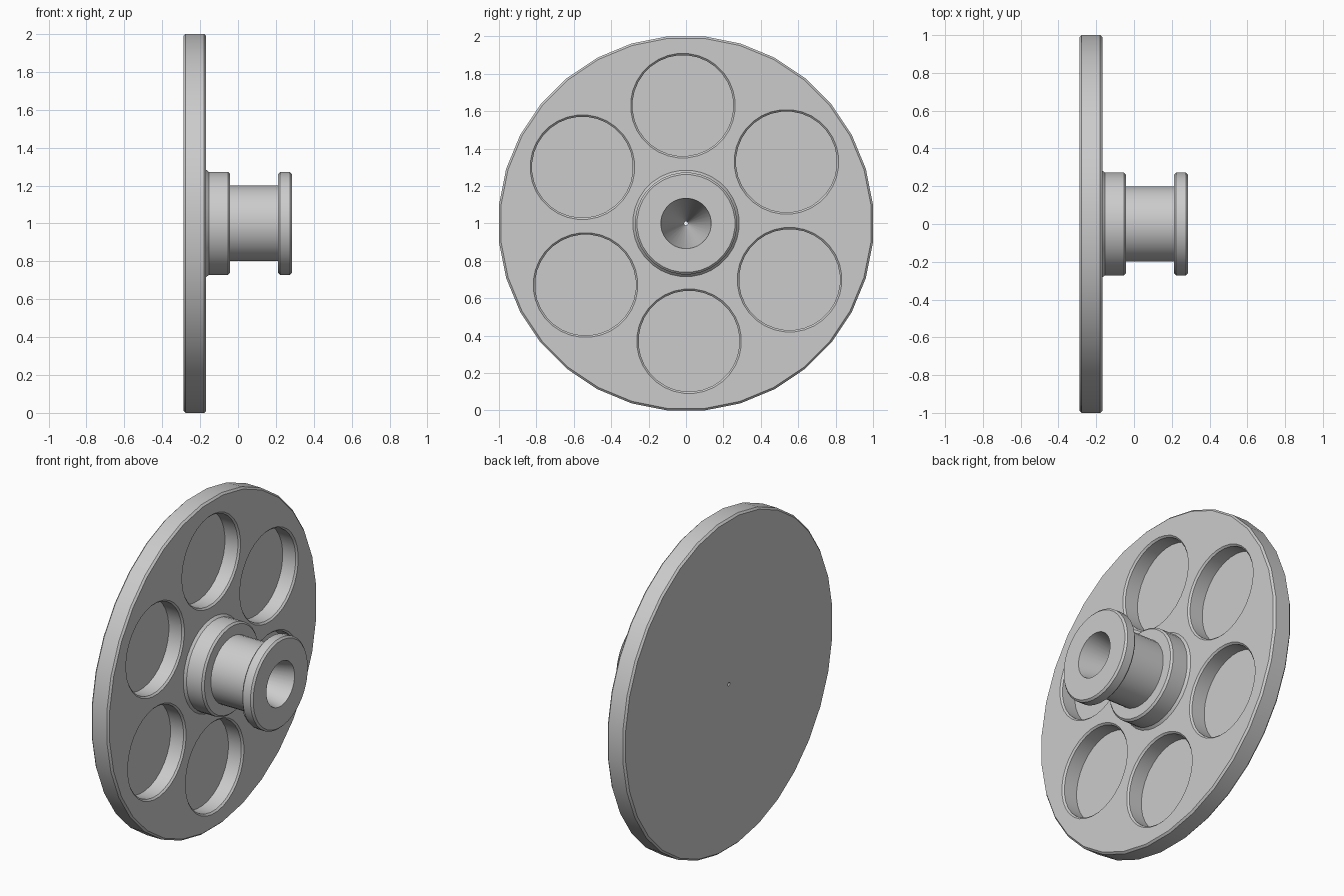
import bpy
import bmesh
import math
from mathutils import Matrix

SEGMENTS = 32

cube = bpy.data.objects.get("Cube")
if cube:
    bpy.data.objects.remove(cube, do_unlink=True)

grey = bpy.data.materials.new("plain_grey")
grey.use_nodes = True
colour = (0.6, 0.6, 0.6, 1)
grey.diffuse_color = colour
grey.node_tree.nodes["Principled BSDF"].inputs["Base Color"].default_value = colour


def lathe(name, profile, centre=(0, 0, 1), closed=True):
    """Spin (x, radius) points about the x axis; open profiles get flat caps."""
    bm = bmesh.new()
    rings = []
    for x, radius in profile:
        ring = []
        for i in range(SEGMENTS):
            a = math.tau * (i + 0.5) / SEGMENTS
            ring.append(bm.verts.new((x, radius * math.cos(a), radius * math.sin(a))))
        rings.append(ring)
    pairs = list(zip(rings, rings[1:]))
    if closed:
        pairs.append((rings[-1], rings[0]))
    else:
        bm.faces.new(rings[0])
        bm.faces.new(rings[-1])
    for a, b in pairs:
        for i in range(SEGMENTS):
            j = (i + 1) % SEGMENTS
            bm.faces.new((a[i], a[j], b[j], b[i]))
    bmesh.ops.transform(bm, matrix=Matrix.Translation(centre), verts=bm.verts)
    bmesh.ops.recalc_face_normals(bm, faces=bm.faces)
    mesh = bpy.data.meshes.new(name)
    bm.to_mesh(mesh)
    bm.free()
    mesh.materials.append(grey)
    obj = bpy.data.objects.new(name, mesh)
    bpy.context.collection.objects.link(obj)
    return obj


# Disc, stepped hub, grooved spindle and tapered bore as one turned part
BACK, FACE, TIP = -0.288, -0.168, 0.285
C = 0.011  # chamfer size
wheel = lathe("wheel_with_hub", [
    (BACK, 0.01), (BACK, 1.005 - C), (BACK + C, 1.005),
    (FACE - C, 1.005), (FACE, 1.005 - C),
    (FACE, 0.285), (FACE + 0.014, 0.273),
    (-0.042 - C, 0.273), (-0.042, 0.273 - C),
    (-0.042, 0.2), (0.212, 0.2),
    (0.212, 0.273 - C), (0.212 + C, 0.273),
    (TIP - C, 0.273), (TIP, 0.273 - C),
    (TIP, 0.135),
])

# Six round pockets with chamfered rims
for k in range(6):
    a = math.radians(91.5 + 60 * k)
    cutter = lathe("pocket_cutter", [
        (-0.265, 0.27), (FACE - 0.01, 0.27), (FACE + 0.01, 0.29),
    ], (0, 0.63 * math.cos(a), 1 + 0.63 * math.sin(a)), closed=False)
    cutter.hide_render = True
    cutter.hide_viewport = True
    cut = wheel.modifiers.new("pocket", "BOOLEAN")
    cut.operation = "DIFFERENCE"
    cut.solver = "EXACT"
    cut.object = cutter

# Bake the pockets, then shade smooth with sharp edges kept
depsgraph = bpy.context.evaluated_depsgraph_get()
wheel_mesh = bpy.data.meshes.new_from_object(wheel.evaluated_get(depsgraph))
wheel.modifiers.clear()
wheel.data = wheel_mesh
for obj in [o for o in bpy.data.objects if o.name.startswith("pocket_cutter")]:
    bpy.data.objects.remove(obj, do_unlink=True)
bpy.ops.object.select_all(action="DESELECT")
wheel.select_set(True)
bpy.context.view_layer.objects.active = wheel
bpy.ops.object.shade_smooth_by_angle(angle=math.radians(30))
